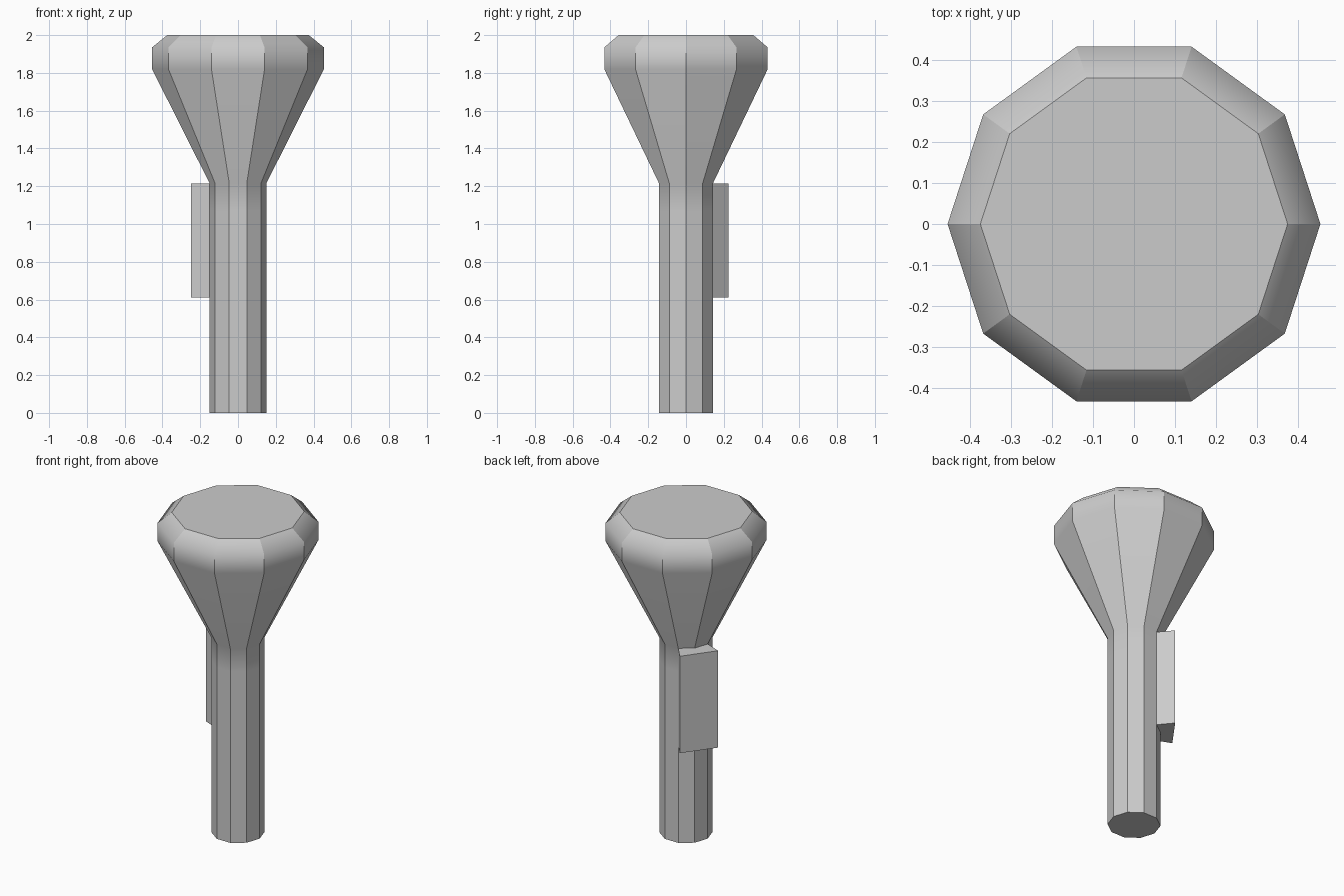
import bpy, bmesh
from math import cos, sin, radians

if "Cube" in bpy.data.objects:
    bpy.data.objects.remove(bpy.data.objects["Cube"])


def polar(r, deg, z):
    return (r * cos(radians(deg)), r * sin(radians(deg)), z)


def loft(name, rings, smooth_rings=False):
    """Skin a stack of equal-length point rings and cap both ends."""
    bm = bmesh.new()
    loops = [[bm.verts.new(p) for p in ring] for ring in rings]
    n = len(loops[0])
    for a, b in zip(loops, loops[1:]):
        for i in range(n):
            j = (i + 1) % n
            bm.faces.new((a[i], a[j], b[j], b[i])).smooth = smooth_rings
    bm.faces.new(loops[0][::-1])
    bm.faces.new(loops[-1])
    bmesh.ops.recalc_face_normals(bm, faces=bm.faces)
    # Keep facet corners and cap rims crisp, blend only along the profile
    z_lo, z_hi = rings[0][0][2], rings[-1][0][2]
    for e in bm.edges:
        za, zb = (v.co.z for v in e.verts)
        e.smooth = abs(za - zb) < 1e-5 and min(za - z_lo, z_hi - za) > 1e-5
    mesh = bpy.data.meshes.new(name)
    bm.to_mesh(mesh)
    bm.free()
    obj = bpy.data.objects.new(name, mesh)
    bpy.context.collection.objects.link(obj)
    return obj


# Ten-sided stem flaring into a chamfered head: (radius, height)
profile = [(0.15, 0), (0.15, 1.07), (0.15, 1.215),
           (0.455, 1.82), (0.455, 1.935), (0.375, 2.0)]
loft("stem_and_head",
     [[polar(r, 36 * i, z) for i in range(10)] for r, z in profile], True)

# Side block widening outward from two neighbouring stem facets
section = [(0.15, 108), (0.253, 117), (0.253, 171), (0.15, 180)]
loft("side_block", [[polar(r, a, z) for r, a in section] for z in (0.61, 1.215)])
